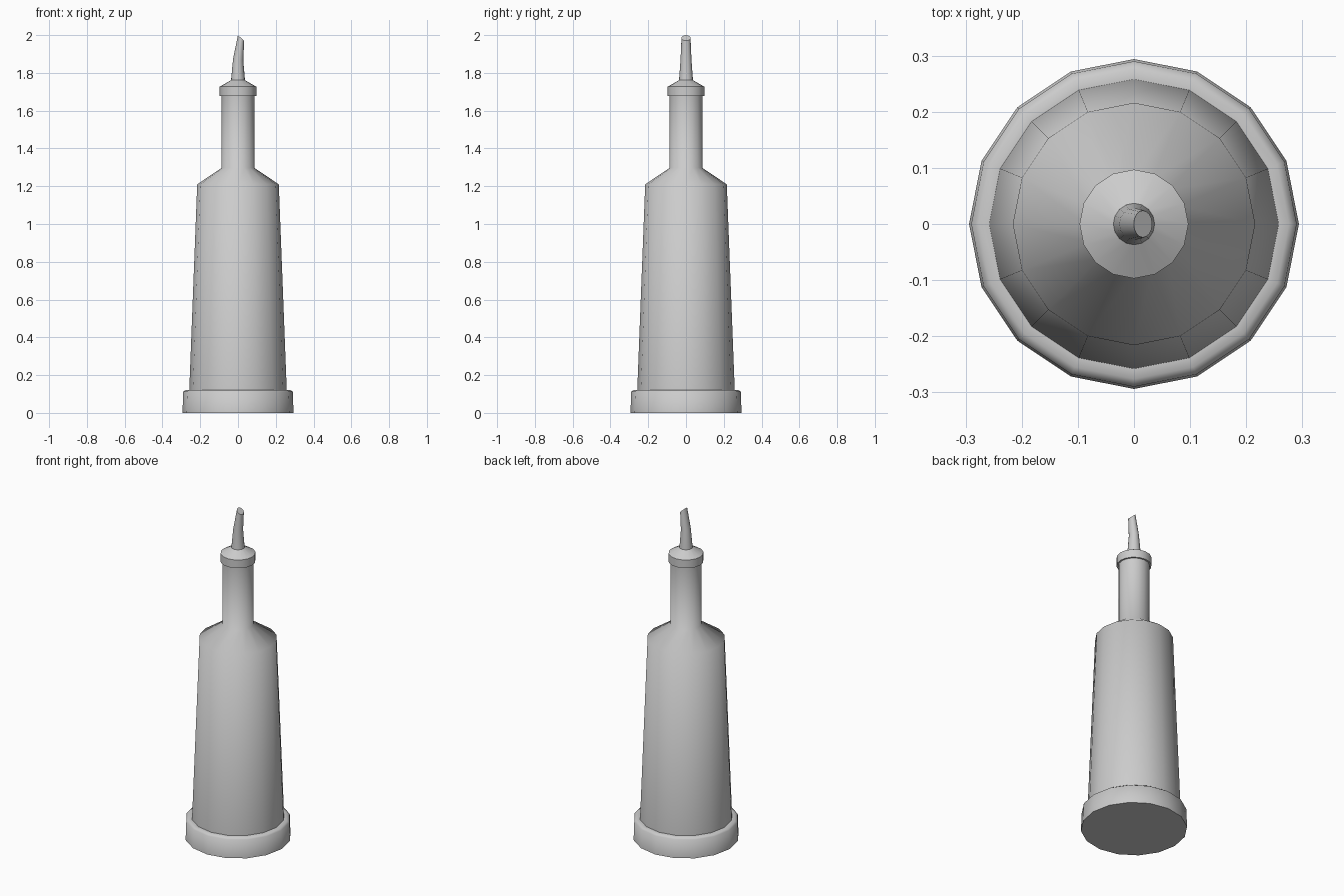
import bpy, bmesh, math

if "Cube" in bpy.data.objects:
    bpy.data.objects.remove(bpy.data.objects["Cube"])

SIDES = 16


def skin(name, rings, angle, cap_start=False, cap_end=False):
    """Bridge rings given as (radius, z, x offset, x slant) into one tube."""
    bm = bmesh.new()
    loops = []
    for r, z, dx, slant in rings:
        loop = []
        for i in range(SIDES):
            a = 2 * math.pi * i / SIDES
            c, s = math.cos(a), math.sin(a)
            # slant tilts the ring: the +x side drops, the -x side rises
            width = r - slant * 0.5
            loop.append(bm.verts.new((dx + width * c, r * s, z - slant * c)))
        loops.append(loop)
    for low, high in zip(loops, loops[1:]):
        for i in range(SIDES):
            j = (i + 1) % SIDES
            bm.faces.new((low[i], low[j], high[j], high[i]))
    if cap_start:
        bm.faces.new(loops[0][::-1])
    if cap_end:
        bm.faces.new(loops[-1])
    mesh = bpy.data.meshes.new(name)
    bm.to_mesh(mesh)
    bm.free()
    obj = bpy.data.objects.new(name, mesh)
    bpy.context.collection.objects.link(obj)
    bpy.ops.object.select_all(action='DESELECT')
    obj.select_set(True)
    bpy.context.view_layer.objects.active = obj
    bpy.ops.object.shade_smooth_by_angle(angle=math.radians(angle))
    return obj


def lathe(name, profile, angle, **caps):
    return skin(name, [(r, z, 0, 0) for r, z in profile], angle, **caps)


# Base band around the foot
lathe("base_band", [(0.294, 0), (0.29, 0.112), (0.276, 0.122), (0.258, 0.122)],
      60, cap_start=True)

# Tapered body, sloped shoulder and straight neck
lathe("bottle_body", [(0.258, 0.122), (0.216, 1.21), (0.087, 1.297), (0.087, 1.68)], 60)

# Collar at the mouth
lathe("collar", [(0.087, 1.677), (0.097, 1.677), (0.097, 1.727), (0.036, 1.762)], 40)

# Bent pouring spout with a slanted tip
skin("spout", [(0.037, 1.76, 0, 0), (0.029, 1.87, 0.001, 0.004),
               (0.024, 1.985, 0.016, 0.015)], 40, cap_end=True)
